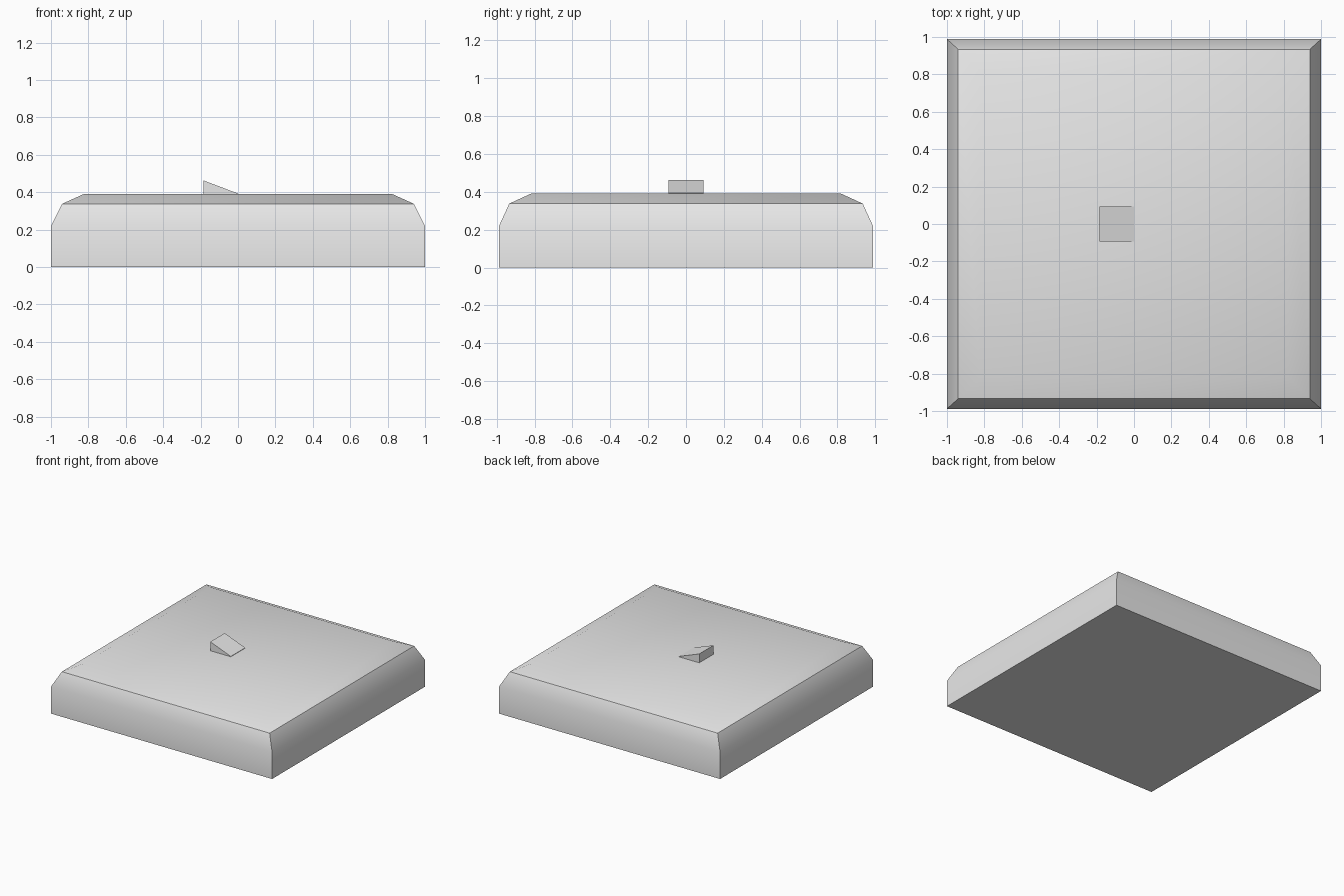
import bpy, math

if "Cube" in bpy.data.objects:
    bpy.data.objects.remove(bpy.data.objects["Cube"])

grey = bpy.data.materials.new("light_grey")
grey.diffuse_color = (0.8, 0.8, 0.8, 1)
grey.use_nodes = True
grey.node_tree.nodes["Principled BSDF"].inputs["Base Color"].default_value = grey.diffuse_color


def make(name, verts, faces, smooth=None):
    me = bpy.data.meshes.new(name)
    me.from_pydata(verts, [], faces)
    me.materials.append(grey)
    ob = bpy.data.objects.new(name, me)
    bpy.context.collection.objects.link(ob)
    bpy.ops.object.select_all(action='DESELECT')
    ob.select_set(True)
    bpy.context.view_layer.objects.active = ob
    if smooth:
        bpy.ops.object.shade_smooth_by_angle(angle=math.radians(smooth))
    return ob


# square slab: stacked rings (half x, half y, height) with two soft chamfers
rings = [(1.0, 0.988, 0), (1.0, 0.988, 0.22), (0.94, 0.934, 0.338), (0.825, 0.82, 0.39)]
corners = [(-1, -1), (1, -1), (1, 1), (-1, 1)]
verts = [(sx * hx, sy * hy, z) for hx, hy, z in rings for sx, sy in corners]
faces = [(3, 2, 1, 0), (12, 13, 14, 15)]
for r in range(3):
    for i in range(4):
        j = (i + 1) % 4
        faces.append((r * 4 + i, r * 4 + j, r * 4 + 4 + j, r * 4 + 4 + i))
make("slab", verts, faces, smooth=35)

# small wedge on top, tall on the left and running out at the centre
profile = [(-0.185, 0.385), (0.0, 0.385), (0.0, 0.393), (-0.185, 0.463)]
w = [(x, y, z) for y in (-0.093, 0.093) for x, z in profile]
wf = [(0, 1, 2, 3), (7, 6, 5, 4)]
wf += [(i, i + 4, (i + 1) % 4 + 4, (i + 1) % 4) for i in range(4)]
make("wedge", w, wf)
